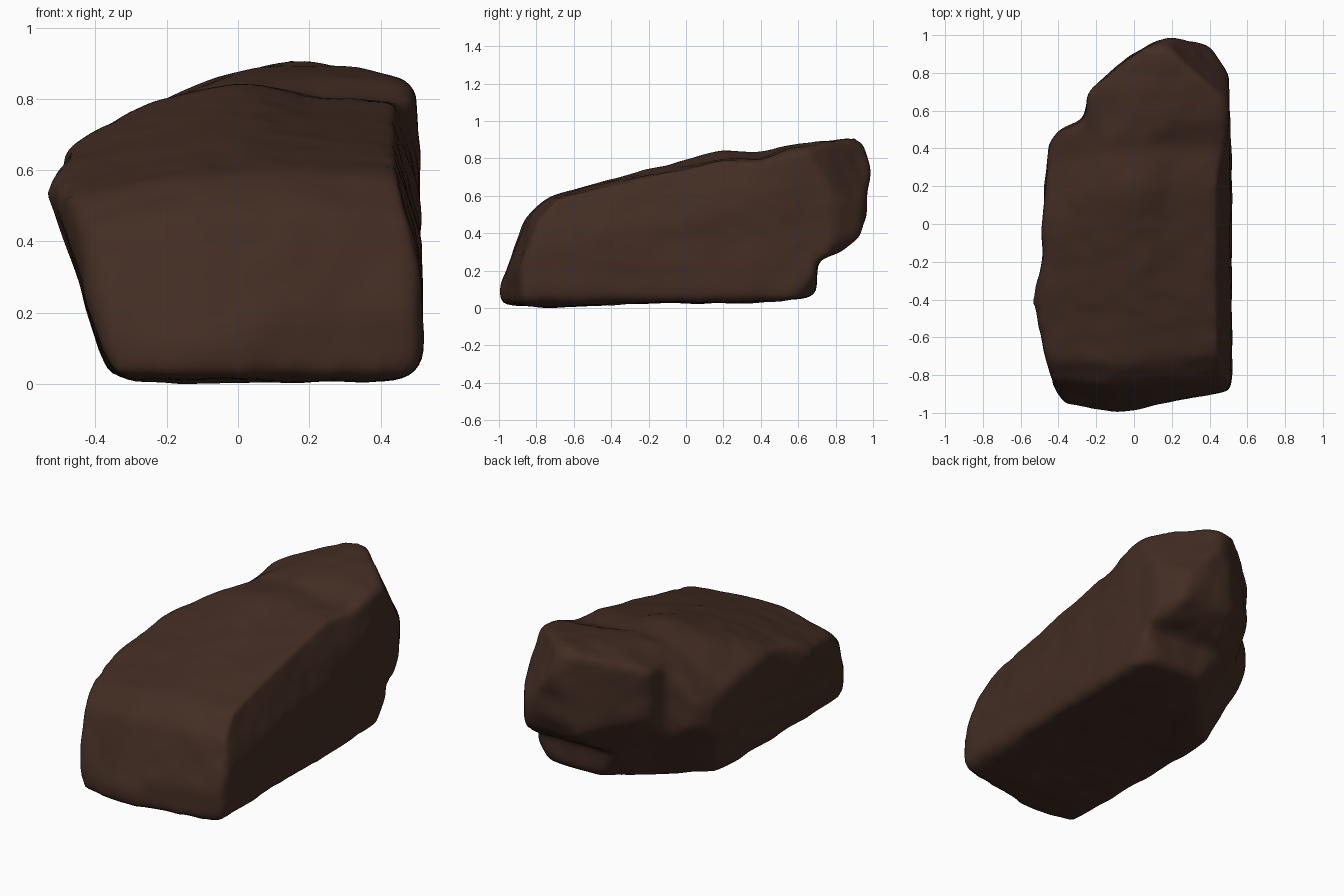
import bpy, bmesh
from mathutils import Vector, noise

if "Cube" in bpy.data.objects:
    bpy.data.objects.remove(bpy.data.objects["Cube"])


def sweep(name, profile, stations, place):
    """Solid made by placing one closed profile at several stations."""
    bm = bmesh.new()
    rings = [[bm.verts.new(place(a, b, s)) for a, b in profile] for s in stations]
    n = len(profile)
    for r0, r1 in zip(rings, rings[1:]):
        for i in range(n):
            j = (i + 1) % n
            bm.faces.new((r0[i], r0[j], r1[j], r1[i]))
    bm.faces.new(rings[0])
    bm.faces.new(rings[-1])
    bmesh.ops.recalc_face_normals(bm, faces=bm.faces)
    mesh = bpy.data.meshes.new(name)
    bm.to_mesh(mesh)
    bm.free()
    obj = bpy.data.objects.new(name, mesh)
    bpy.context.collection.objects.link(obj)
    return obj


def chamfer(bm, point, normal, fade_y=9):
    """Press everything beyond a plane back onto it, fading out towards fade_y."""
    point, normal = Vector(point), Vector(normal).normalized()
    for v in bm.verts:
        depth = (v.co - point).dot(normal)
        if depth > 0:
            v.co -= normal * depth * min(1, max(0, (fade_y - v.co.y) / 0.35))


# Side profile (y, z) with the undercut at the back
side = [(-1, 0.01), (-1, 0.1), (-0.86, 0.48), (-0.74, 0.59), (-0.48, 0.65),
        (-0.17, 0.745), (0.22, 0.84), (0.4, 0.82), (0.55, 0.86), (0.9, 0.9),
        (0.95, 0.87), (1, 0.74), (0.96, 0.6), (0.97, 0.5), (0.92, 0.37),
        (0.81, 0.29), (0.7, 0.25), (0.69, 0.06), (0.45, 0.03), (-0.4, 0.02),
        (-0.75, 0)]
# Plan outline (x, y) with the broken back corner
plan = [(-0.37, -0.95), (-0.08, -1), (0.1, -0.96), (0.5, -0.88), (0.52, -0.8),
        (0.51, 0.2), (0.5, 0.78), (0.4, 0.94), (0.22, 1), (0.12, 0.97),
        (-0.03, 0.88), (-0.25, 0.69), (-0.26, 0.55), (-0.4, 0.49), (-0.45, 0.42),
        (-0.48, 0), (-0.48, -0.18), (-0.53, -0.4), (-0.48, -0.67), (-0.43, -0.85)]
# Front outline (x, z) with the leaning side
front = [(-0.34, 0), (0.27, 0), (0.46, 0.01), (0.52, 0.05), (0.51, 0.35),
         (0.5, 0.82), (0.46, 0.86), (0.41, 0.88), (0.15, 0.9), (-0.05, 0.85),
         (-0.25, 0.78), (-0.4, 0.7), (-0.48, 0.64), (-0.53, 0.53), (-0.46, 0.35),
         (-0.38, 0.08)]


def place_side(y, z, station):
    """Scale, pull the front back and flatten the crown, as the station asks."""
    x, scale, pull, flatten = station
    if z > 0.5:
        z -= flatten * max(0, 1 - ((y - 0.1) / 0.4) ** 2)
    return (x, y * (1 - pull) if y < 0 else y, z * scale)


body = sweep("rock_blank", side,
             [(-0.6, 0.84, 0.06, 0), (-0.1, 0.99, 0, 0), (0.04, 1, 0.01, 0),
              (0.19, 1, 0.03, 0.05), (0.6, 0.97, 0.1, 0.05)], place_side)
cutters = [sweep("plan_cutter", plan, (-0.2, 1.2), lambda x, y, s: (x, y, s)),
           sweep("front_cutter", front, (-1.2, 1.2), lambda x, z, s: (x, s, z))]
for c in cutters:
    c.hide_render = True
    m = body.modifiers.new("trim", "BOOLEAN")
    m.operation, m.solver, m.object = "INTERSECT", "EXACT", c
m = body.modifiers.new("remesh", "REMESH")
m.mode, m.voxel_size = "VOXEL", 0.025

bpy.context.view_layer.update()
graph = bpy.context.evaluated_depsgraph_get()
mesh = bpy.data.meshes.new_from_object(body.evaluated_get(graph))
rock = bpy.data.objects.new("rock", mesh)
bpy.context.collection.objects.link(rock)
for helper in cutters + [body]:
    bpy.data.objects.remove(helper)

bm = bmesh.new()
bm.from_mesh(mesh)
# Worn corners: back top, two back bottom corners, long top edge, broken corner
chamfer(bm, (0.4, 0.717, 0.88), (0.65, 0.65, 0.39))
chamfer(bm, (-0.2, 0.35, 0.02), (-0.6, 0.6, -0.5))
chamfer(bm, (0.45, 0.625, 0.04), (0.63, 0.63, -0.45))
chamfer(bm, (0.43, 0.2, 0.78), (1, -0.05, 0.28), 0.55)
chamfer(bm, (-0.46, 0, 0.67), (-0.94, 0.37, 1), 0.7)
# Weathering, then gentle lumps with a slight swell to offset the wear
for _ in range(6):
    bmesh.ops.smooth_vert(bm, verts=bm.verts, factor=0.5,
                          use_axis_x=True, use_axis_y=True, use_axis_z=True)
bm.normal_update()
normals = [v.normal.copy() for v in bm.verts]
for v, nrm in zip(bm.verts, normals):
    v.co += nrm * (0.003 + 0.01 * noise.noise(v.co * 4) + 0.005 * noise.noise(v.co * 10))
# Rest the rock on the ground
ground = min(v.co.z for v in bm.verts)
bmesh.ops.translate(bm, verts=bm.verts, vec=(0, 0, -ground))
bm.to_mesh(mesh)
bm.free()

# Brown stone
stone = bpy.data.materials.new("brown_stone")
stone.use_nodes = True
colour = (0.055, 0.026, 0.017, 1)
stone.diffuse_color = colour
bsdf = next(n for n in stone.node_tree.nodes if n.type == "BSDF_PRINCIPLED")
bsdf.inputs["Base Color"].default_value = colour
bsdf.inputs["Roughness"].default_value = 0.9
mesh.materials.clear()
mesh.materials.append(stone)
for p in mesh.polygons:
    p.use_smooth = True
    p.material_index = 0
